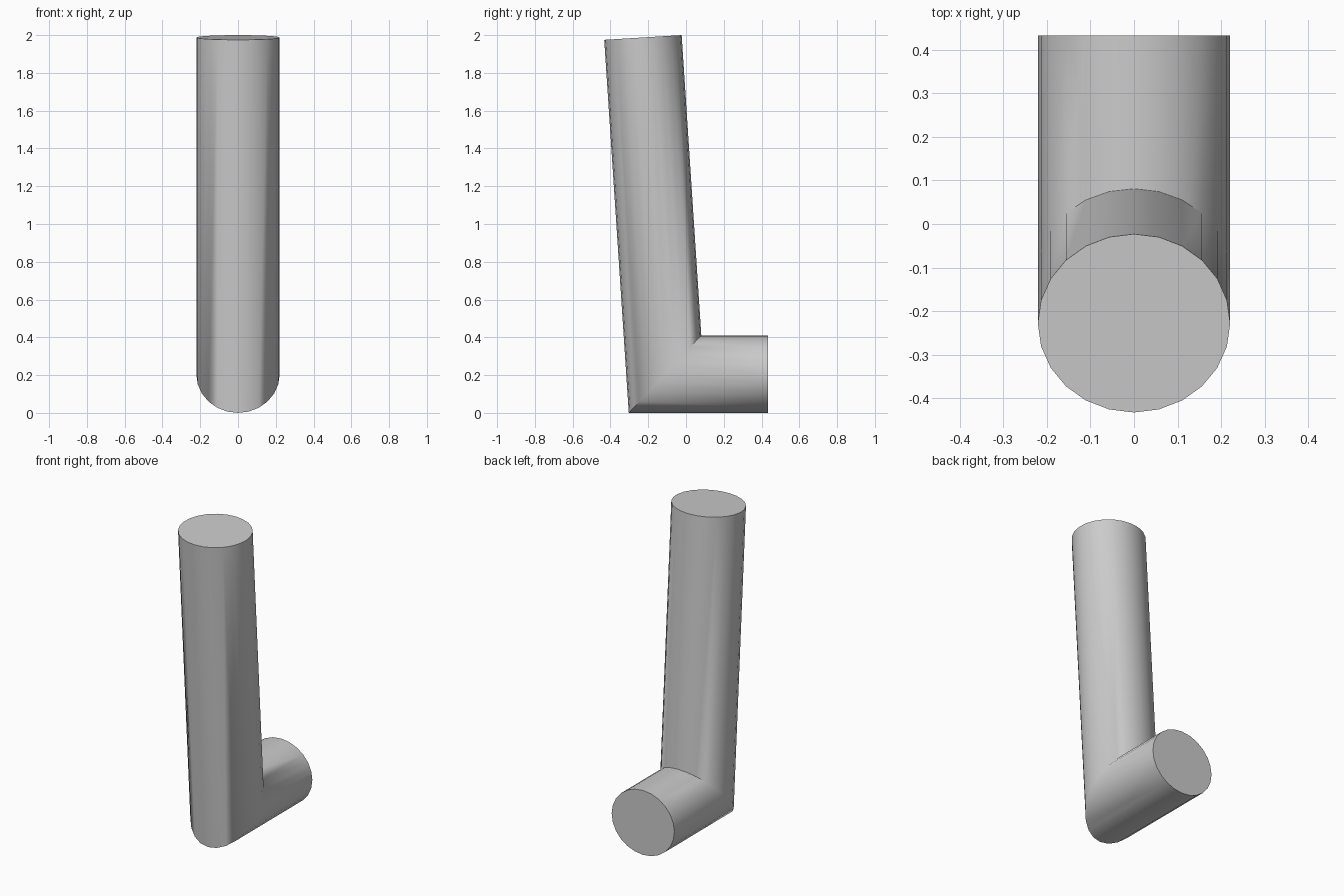
import bpy, bmesh, math

if "Cube" in bpy.data.objects:
    bpy.data.objects.remove(bpy.data.objects["Cube"])

SIDES = 24
HALF_WIDTH = 0.221

# Each oval section runs from its outer point to its inner point, as (y, z):
# short leg end, mitred corner, tall leg end
sections = [((0.433, 0.0), (0.433, 0.411)),
            ((-0.303, 0.0), (0.081, 0.411)),
            ((-0.433, 1.975), (-0.023, 2.0))]


def ring(bm, outer, inner):
    verts = []
    for i in range(SIDES):
        a = 2 * math.pi * i / SIDES
        t = (1 - math.cos(a)) / 2
        verts.append(bm.verts.new((HALF_WIDTH * math.sin(a),
                                   outer[0] + (inner[0] - outer[0]) * t,
                                   outer[1] + (inner[1] - outer[1]) * t)))
    return verts


# Mitred pipe elbow: bridge the rings and cap both ends
bm = bmesh.new()
rings = [ring(bm, *s) for s in sections]
for r0, r1 in zip(rings, rings[1:]):
    for i in range(SIDES):
        j = (i + 1) % SIDES
        bm.faces.new((r0[i], r0[j], r1[j], r1[i]))
bm.faces.new(rings[0])
bm.faces.new(rings[-1])
bmesh.ops.recalc_face_normals(bm, faces=bm.faces)

mesh = bpy.data.meshes.new("elbow_pipe")
bm.to_mesh(mesh)
bm.free()
pipe = bpy.data.objects.new("elbow_pipe", mesh)
bpy.context.collection.objects.link(pipe)

# Smooth sides, sharp caps and sharp mitre tips
bpy.context.view_layer.objects.active = pipe
pipe.select_set(True)
bpy.ops.object.shade_smooth_by_angle(angle=math.radians(60))
